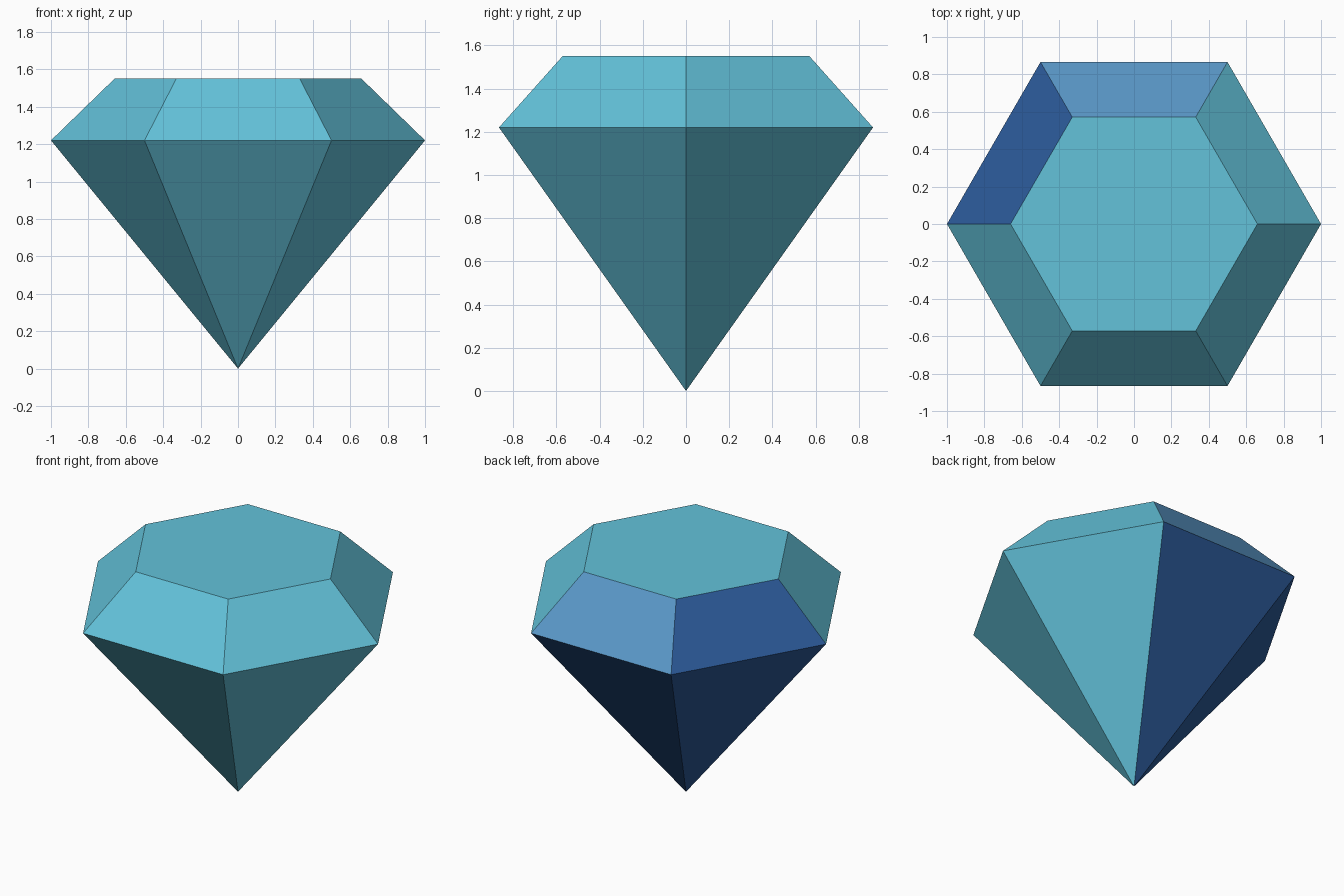
import bpy, bmesh, math

if "Cube" in bpy.data.objects:
    bpy.data.objects.remove(bpy.data.objects["Cube"])


def material(name, rgb):
    m = bpy.data.materials.new(name)
    m.diffuse_color = (*rgb, 1)
    m.use_nodes = True
    m.node_tree.nodes["Principled BSDF"].inputs["Base Color"].default_value = m.diffuse_color
    return m


TEAL, MID, DARK = 0, 1, 2
materials = [
    material("teal", (0.125, 0.54, 0.70)),
    material("mid_blue", (0.102, 0.313, 0.578)),
    material("dark_blue", (0.025, 0.103, 0.322)),
]

SIDES = 6
bm = bmesh.new()


def ring(radius, z):
    return [bm.verts.new((radius * math.cos(i * math.tau / SIDES),
                          radius * math.sin(i * math.tau / SIDES), z))
            for i in range(SIDES)]


# Gem: pointed pavilion, wide girdle, sloped crown and flat table
tip = bm.verts.new((0, 0, 0))
girdle = ring(1.0, 1.22)
table = ring(0.66, 1.55)
for i in range(SIDES):
    j = (i + 1) % SIDES
    bm.faces.new((tip, girdle[j], girdle[i]))
    bm.faces.new((girdle[i], girdle[j], table[j], table[i]))
bm.faces.new(table)
bmesh.ops.recalc_face_normals(bm, faces=bm.faces)

# Facets at the back and back left are blue, the back crown facet is lighter
for f in bm.faces:
    c = f.calc_center_median()
    if c.y > 0.1 and c.x < 0.1:
        back_crown = c.z > 1.22 and c.x > -0.1
        f.material_index = MID if back_crown else DARK
    else:
        f.material_index = TEAL

mesh = bpy.data.meshes.new("gem")
bm.to_mesh(mesh)
bm.free()
for m in materials:
    mesh.materials.append(m)
bpy.context.collection.objects.link(bpy.data.objects.new("gem", mesh))
